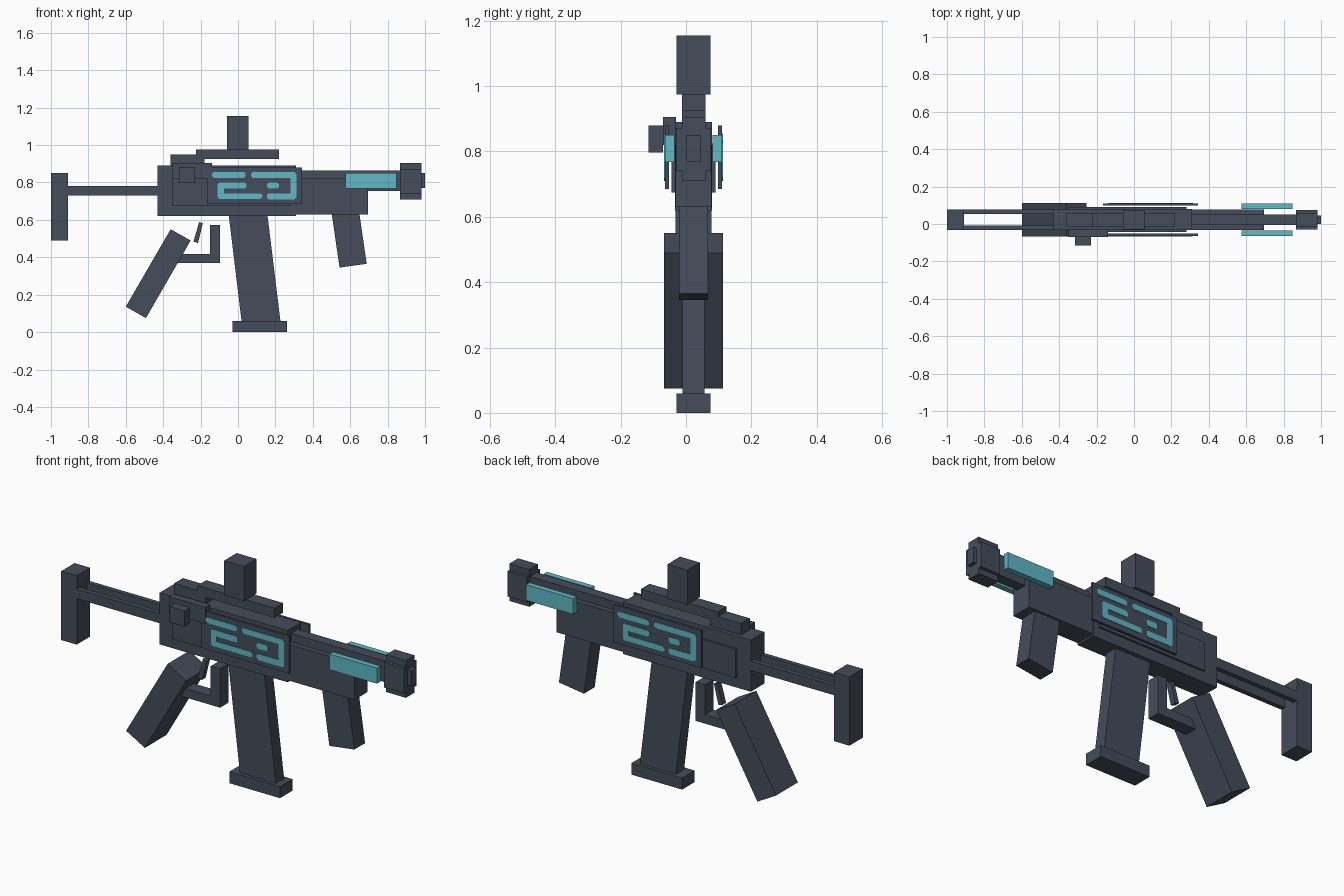
import bpy
import bmesh

cube = bpy.data.objects.get("Cube")
if cube:
    bpy.data.objects.remove(cube, do_unlink=True)


def material(name, rgb):
    mat = bpy.data.materials.new(name)
    mat.use_nodes = True
    mat.diffuse_color = (*rgb, 1)
    mat.node_tree.nodes["Principled BSDF"].inputs["Base Color"].default_value = (*rgb, 1)
    return mat


DARK = material("slate grey", (0.058, 0.073, 0.103))
TEAL = material("teal glow", (0.115, 0.48, 0.56))
MID = 0.023      # centre plane of the body across y
PANEL_X = 0.088  # centre of the side panels


def prism(name, outline, y0, y1, mat=DARK):
    """Extrude an x-z outline between two y values."""
    bm = bmesh.new()
    face = bm.faces.new([bm.verts.new((x, y0, z)) for x, z in outline])
    new = bmesh.ops.extrude_face_region(bm, geom=[face])["geom"]
    verts = [v for v in new if isinstance(v, bmesh.types.BMVert)]
    bmesh.ops.translate(bm, verts=verts, vec=(0, y1 - y0, 0))
    bmesh.ops.recalc_face_normals(bm, faces=bm.faces)
    mesh = bpy.data.meshes.new(name)
    bm.to_mesh(mesh)
    bm.free()
    mesh.materials.append(mat)
    obj = bpy.data.objects.new(name, mesh)
    bpy.context.collection.objects.link(obj)
    return obj


def box(name, x0, x1, z0, z1, y0, y1, mat=DARK):
    return prism(name, [(x0, z0), (x1, z0), (x1, z1), (x0, z1)], y0, y1, mat)


def centred(name, x0, x1, z0, z1, half, mat=DARK):
    return box(name, x0, x1, z0, z1, MID - half, MID + half, mat)


# Stock
centred("stock_butt", -1.0, -0.91, 0.49, 0.85, 0.055)
for side, label in ((-1, "right"), (1, "left")):
    ys = sorted((MID + side * 0.03, MID + side * 0.055))
    box("stock_rod_" + label, -0.91, -0.43, 0.73, 0.78, *ys)

# Body, front housing and barrel
centred("receiver", -0.43, 0.31, 0.62, 0.89, 0.056)
centred("receiver_side_plate", -0.35, 0.28, 0.675, 0.825, 0.067)
centred("front_housing", 0.31, 0.695, 0.63, 0.82, 0.055)
centred("barrel", 0.31, 0.87, 0.755, 0.865, 0.028)
centred("muzzle_wide", 0.865, 0.98, 0.74, 0.872, 0.053)
centred("muzzle_tall", 0.865, 0.98, 0.71, 0.905, 0.036)
centred("muzzle_tip", 0.98, 1.0, 0.77, 0.85, 0.022)

# Top rail and sight
centred("rail_base", -0.36, -0.18, 0.88, 0.95, 0.036)
centred("top_rail", -0.225, 0.22, 0.925, 0.975, 0.036)
centred("sight_post", -0.06, 0.055, 0.975, 1.155, 0.052)

# Cocking handle on the right side
box("handle_block", -0.35, -0.14, 0.82, 0.905, -0.07, -0.03)
box("handle_knob", -0.315, -0.23, 0.797, 0.88, -0.115, -0.07)

# Magazine, grips and trigger group
prism("magazine", [(-0.05, 0.63), (0.157, 0.63), (0.228, 0.05), (0.02, 0.05)],
      MID - 0.034, MID + 0.034)
centred("magazine_base", -0.03, 0.263, 0, 0.06, 0.052)
prism("front_grip", [(0.5, 0.64), (0.648, 0.64), (0.688, 0.365), (0.543, 0.345)],
      MID - 0.044, MID + 0.044)
prism("rear_grip", [(-0.36, 0.55), (-0.253, 0.49), (-0.492, 0.075), (-0.6, 0.136)],
      MID - 0.09, MID + 0.09)
prism("trigger", [(-0.208, 0.588), (-0.188, 0.582), (-0.214, 0.476), (-0.238, 0.484)],
      MID - 0.015, MID + 0.015)
prism("trigger_guard", [(-0.34, 0.37), (-0.096, 0.37), (-0.096, 0.573), (-0.15, 0.573),
                        (-0.15, 0.417), (-0.31, 0.417)], MID - 0.034, MID + 0.034)

# Teal strips beside the barrel
for side, label in ((-1, "right"), (1, "left")):
    ys = sorted((MID + side * 0.058, MID + side * 0.087))
    box("barrel_strip_" + label, 0.575, 0.848, 0.768, 0.85, *ys, TEAL)

# Side panels with glowing circuit lines: x start, x end, z start, z end
LINES = [(-0.14, 0.04, 0.825, 0.855), (-0.11, 0.045, 0.768, 0.8),
         (-0.11, -0.076, 0.713, 0.8), (-0.11, 0.13, 0.713, 0.742),
         (0.07, 0.312, 0.825, 0.855), (0.28, 0.312, 0.71, 0.855),
         (0.155, 0.312, 0.71, 0.742), (0.155, 0.22, 0.768, 0.8)]
CUT = 0.009
for side, label in ((-1, "right"), (1, "left")):
    inner, outer, glow = (MID + side * d for d in (0.075, 0.087, 0.09))
    box("side_panel_" + label, PANEL_X - 0.253, PANEL_X + 0.253, 0.685, 0.88,
        min(inner, outer), max(inner, outer))
    for i, (x0, x1, z0, z1) in enumerate(LINES):
        outline = [(x0 + CUT, z0), (x1 - CUT, z0), (x1, z0 + CUT), (x1, z1 - CUT),
                   (x1 - CUT, z1), (x0 + CUT, z1), (x0, z1 - CUT), (x0, z0 + CUT)]
        # The far side is the same pattern turned half way round
        outline = [(PANEL_X - side * (x - PANEL_X), z) for x, z in outline]
        prism(f"circuit_line_{label}_{i + 1}", outline,
              min(outer, glow), max(outer, glow), TEAL)
